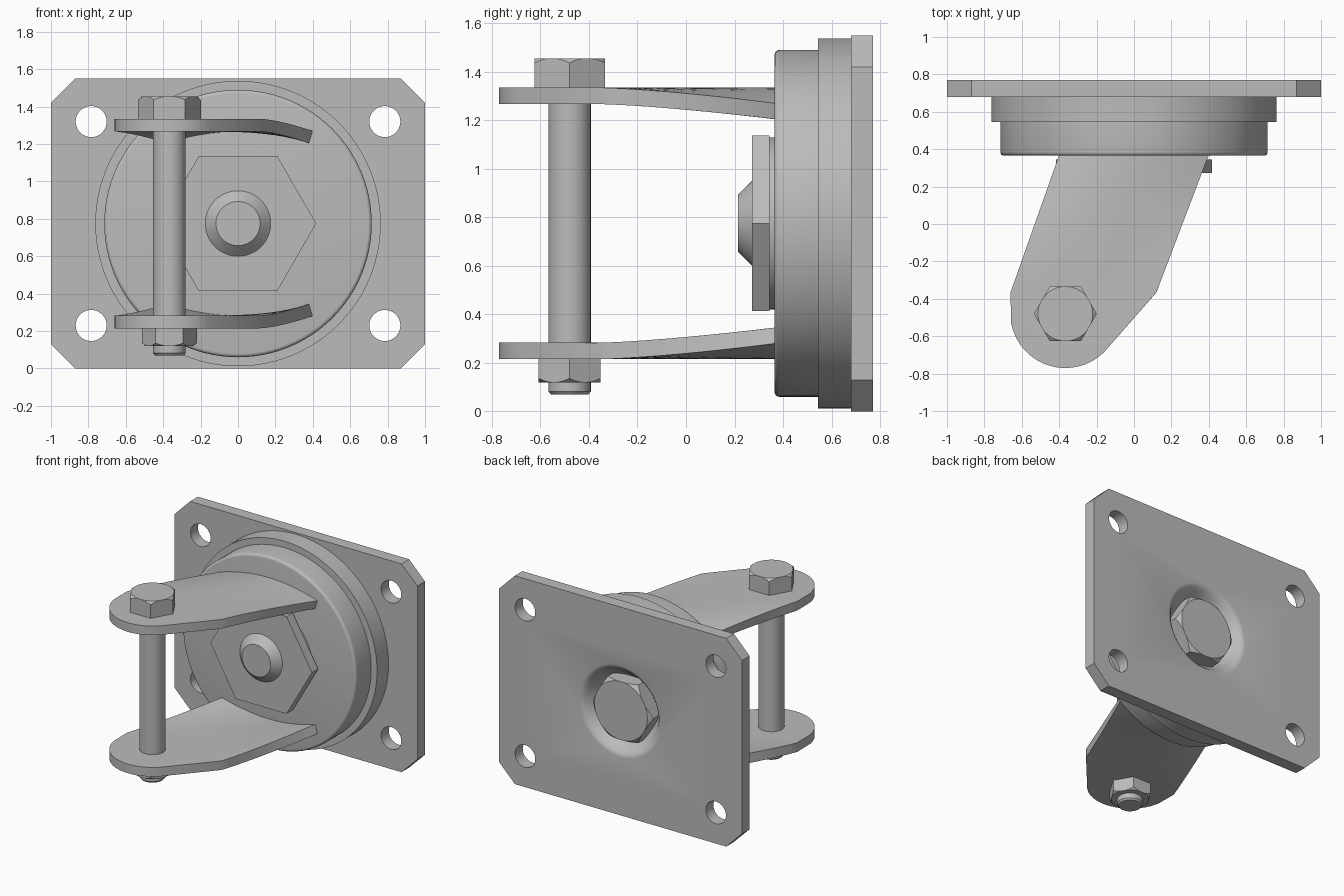
import bpy, bmesh, math
from mathutils import Matrix, Vector

if "Cube" in bpy.data.objects:
    bpy.data.objects.remove(bpy.data.objects["Cube"])

STEEL = (0.5, 0.5, 0.5, 1)
steel = bpy.data.materials.new("steel grey")
steel.use_nodes = True
steel.diffuse_color = STEEL
steel.node_tree.nodes["Principled BSDF"].inputs["Base Color"].default_value = STEEL

MID = 0.775                      # height of the swivel axis
PIN = Vector((-0.367, -0.48, 0))  # wheel axle position
TO_Y = Matrix.Rotation(-math.pi / 2, 4, 'X')


def make(name, bm):
    bmesh.ops.remove_doubles(bm, verts=bm.verts, dist=1e-5)
    bmesh.ops.recalc_face_normals(bm, faces=bm.faces)
    me = bpy.data.meshes.new(name)
    bm.to_mesh(me)
    bm.free()
    me.materials.append(steel)
    ob = bpy.data.objects.new(name, me)
    bpy.context.collection.objects.link(ob)
    return ob


def activate(ob):
    bpy.ops.object.select_all(action='DESELECT')
    ob.select_set(True)
    bpy.context.view_layer.objects.active = ob


def smooth(ob, angle=30):
    activate(ob)
    bpy.ops.object.shade_smooth_by_angle(angle=math.radians(angle))


def lathe(name, profile, loc=(0, 0, 0), along_y=False, steps=64):
    """Turn (radius, height) points about z, or about y."""
    bm = bmesh.new()
    vs = [bm.verts.new((r, 0, h)) for r, h in profile]
    es = [bm.edges.new(p) for p in zip(vs, vs[1:])]
    bmesh.ops.spin(bm, geom=vs + es, cent=(0, 0, 0), axis=(0, 0, 1),
                   angle=2 * math.pi, steps=steps)
    if along_y:
        bm.transform(TO_Y)
    bm.transform(Matrix.Translation(loc))
    return make(name, bm)


def boolean(ob, cutter, operation):
    mod = ob.modifiers.new("cut", 'BOOLEAN')
    mod.object, mod.operation, mod.solver = cutter, operation, 'EXACT'
    activate(ob)
    bpy.ops.object.modifier_apply(modifier=mod.name)


def hexagon(name, radius, low, high, loc, along_y=False, crown=0):
    """Hexagonal prism; crown +1 / -1 rounds the corners of the high / low end."""
    ob = lathe(name, [(0, low), (radius, low), (radius, high), (0, high)],
               loc, along_y, 6)
    if crown:
        end, start = (high, low) if crown > 0 else (low, high)
        drop = radius * 0.13 * crown
        cone = lathe("crown_cutter", [(0, start - drop), (radius * 1.1, start - drop),
                                      (radius * 1.1, end - drop * 1.5),
                                      (radius * 0.87, end), (0, end)], loc, along_y)
        boolean(ob, cone, 'INTERSECT')
        bpy.data.objects.remove(cone)
    smooth(ob, 15)
    return ob


# Mounting plate with clipped corners
bm = bmesh.new()
W, C = 1.0, 0.13
corner = [(W, MID - C), (W - C, MID)]
outline = (corner + [(-x, z) for x, z in reversed(corner)]
           + [(-x, -z) for x, z in corner] + [(x, -z) for x, z in reversed(corner)])
face = bm.faces.new([bm.verts.new((x, 0.68, z + MID)) for x, z in outline])
ext = bmesh.ops.extrude_face_region(bm, geom=[face])
bmesh.ops.translate(bm, vec=(0, 0.09, 0),
                    verts=[g for g in ext["geom"] if isinstance(g, bmesh.types.BMVert)])
plate = make("mounting_plate", bm)

# Bolt holes
for sx in (-1, 1):
    for sz in (-1, 1):
        hole = lathe("hole_cutter", [(0, 0.6), (0.083, 0.6), (0.083, 0.85), (0, 0.85)],
                     (sx * 0.785, 0, MID + sz * 0.545), True, 40)
        boolean(plate, hole, 'DIFFERENCE')
        bpy.data.objects.remove(hole)

# Swivel housing: two stepped discs with a softened front rim
rim = [(0.695 + 0.02 * math.sin(a), 0.385 - 0.02 * math.cos(a))
       for a in (i * math.pi / 8 for i in range(5))]
housing = lathe("swivel_housing", [(0, 0.365)] + rim + [(0.715, 0.545), (0.763, 0.545),
                                                        (0.763, 0.68), (0, 0.68)],
                (0, 0, MID), True, 96)

# Pressed dish in the back of the plate
dish_depth = 0.13
curve = [(0.2 + 0.14 * t, 0.77 - dish_depth * (1 + math.cos(math.pi * t)) / 2)
         for t in (i / 10 for i in range(11))]
dish = lathe("dish_cutter", [(0, 0.77 - dish_depth)] + curve + [(0.34, 0.9), (0, 0.9)],
             (0, 0, MID), True, 64)
for part in (plate, housing):
    boolean(part, dish, 'DIFFERENCE')
    smooth(part)
bpy.data.objects.remove(dish)

# Kingpin: bolt head at the back, collar, nut and tapered end at the front
hexagon("kingpin_head", 0.25, 0.62, 0.765, (0, 0, MID), True, 1)
smooth(lathe("kingpin_collar", [(0, 0.34), (0.355, 0.34), (0.355, 0.37), (0, 0.37)],
             (0, 0, MID), True))
hexagon("kingpin_nut", 0.418, 0.272, 0.345, (0, 0, MID), True)
smooth(lathe("kingpin_end", [(0, 0.215), (0.118, 0.215), (0.175, 0.272),
                             (0.175, 0.3), (0, 0.3)], (0, 0, MID), True))

# Fork arms: arched at the housing, flat around the axle
BACK, KNEE, ROWS, COLS = 0.37, -0.365, 14, 16
for name, side in (("upper_fork_arm", 1), ("lower_fork_arm", -1)):
    bm = bmesh.new()
    rows = []
    for i in range(ROWS + 1):
        s = i / ROWS
        y = KNEE + (BACK - KNEE) * s
        mid, half = -0.27 * (1 - s), 0.39 + 0.01 * s
        row = []
        for j in range(COLS + 1):
            u = half * (2 * j / COLS - 1)
            drop = 0.41 * u * u * s ** 1.4
            row.append(bm.verts.new((mid + u, y, MID + side * (0.56 - drop))))
        rows.append(row)
    for a, b in zip(rows, rows[1:]):
        for j in range(COLS):
            bm.faces.new((a[j], a[j + 1], b[j + 1], b[j]))
    tip = []
    for i in range(21):
        a = math.radians(190 + 126 * i / 20)
        tip.append(bm.verts.new((PIN.x + 0.295 * math.cos(a), -0.475 + 0.295 * math.sin(a),
                                 MID + side * 0.56)))
    bm.faces.new(tip + rows[0][::-1])
    bmesh.ops.recalc_face_normals(bm, faces=bm.faces)
    if sum(f.normal.z for f in bm.faces) * side < 0:
        bmesh.ops.reverse_faces(bm, faces=bm.faces)
    # Thicken towards the inside of the fork
    bm.normal_update()
    outer = bm.faces[:]
    normals = {v: v.normal.copy() for v in bm.verts}
    inner = {v: bm.verts.new(v.co - n * 0.068) for v, n in normals.items()}
    border = [e for e in bm.edges if e.is_boundary]
    for e in border:
        p, q = e.verts
        bm.faces.new((p, q, inner[q], inner[p]))
    for f in outer:
        bm.faces.new([inner[v] for v in reversed(f.verts)])
    smooth(make(name, bm), 25)

# Axle bolt: shaft, head and nut
smooth(lathe("axle_shaft", [(0, 0.07), (0.077, 0.07), (0.0875, 0.082),
                            (0.0875, 1.35), (0, 1.35)], PIN, steps=40))
hexagon("axle_head", 0.168, 1.335, 1.455, PIN, crown=1)
hexagon("axle_nut", 0.147, 0.12, 0.215, PIN, crown=-1)
